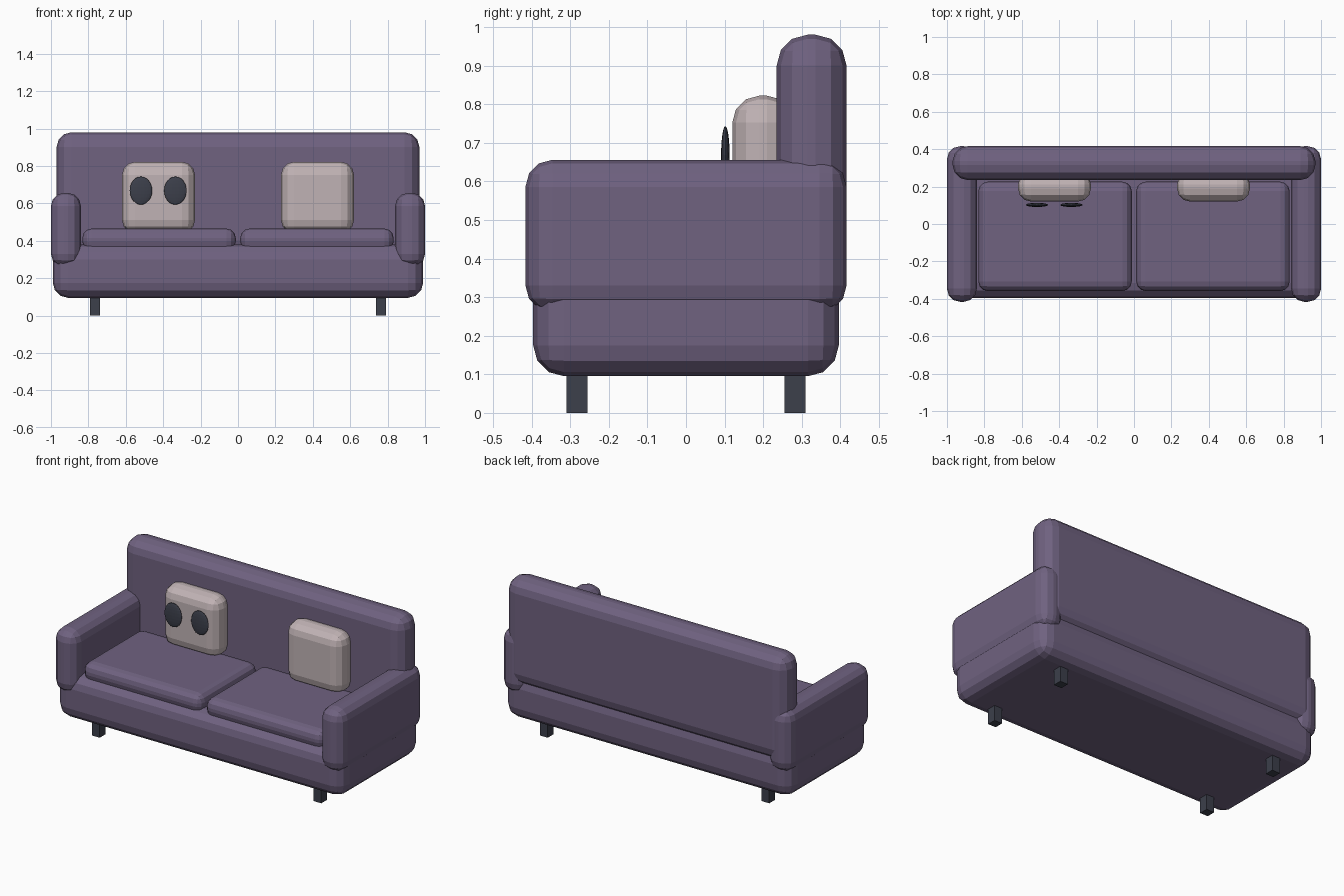
import bpy, bmesh
from mathutils import Matrix, Vector

if "Cube" in bpy.data.objects:
    bpy.data.objects.remove(bpy.data.objects["Cube"])


def material(name, rgb):
    m = bpy.data.materials.new(name)
    m.diffuse_color = (*rgb, 1)
    m.use_nodes = True
    m.node_tree.nodes["Principled BSDF"].inputs["Base Color"].default_value = m.diffuse_color
    return m


FABRIC = material("purple_fabric", (0.16, 0.122, 0.216))
CREAM = material("cream_fabric", (0.53, 0.45, 0.46))
DARK = material("dark_paint", (0.045, 0.05, 0.07))


def finish(name, bm, mat):
    bmesh.ops.recalc_face_normals(bm, faces=bm.faces)
    me = bpy.data.meshes.new(name)
    bm.to_mesh(me)
    bm.free()
    me.materials.append(mat)
    ob = bpy.data.objects.new(name, me)
    bpy.context.collection.objects.link(ob)
    return ob


def box(name, x, y, z, mat, bevel=0.0):
    """Box from (min, max) pairs with rounded edges."""
    lo, hi = Vector((x[0], y[0], z[0])), Vector((x[1], y[1], z[1]))
    size = hi - lo
    bm = bmesh.new()
    bmesh.ops.create_cube(bm, size=1, matrix=Matrix.Diagonal((*size, 1)))
    if bevel:
        bmesh.ops.bevel(bm, geom=bm.edges[:], offset=bevel, segments=3,
                        profile=0.5, affect='EDGES')
    ob = finish(name, bm, mat)
    ob.location = (lo + hi) / 2
    return ob


# Base and backrest
box("base", (-0.99, 0.99), (-0.396, 0.396), (0.095, 0.38), FABRIC, 0.08)
box("backrest", (-0.97, 0.97), (0.235, 0.416), (0.32, 0.98), FABRIC, 0.08)

# Mirrored armrests, seat cushions, pillows and legs
for side, s in (("left", -1), ("right", 1)):
    def span(a, b):
        return tuple(sorted((s * a, s * b)))
    box(side + "_armrest", span(0.84, 1.0), (-0.416, 0.416), (0.26, 0.656), FABRIC, 0.07)
    box(side + "_seat_cushion", span(0.012, 0.832), (-0.358, 0.226), (0.345, 0.465), FABRIC, 0.05)
    box(side + "_pillow", span(0.23, 0.62), (0.12, 0.28), (0.44, 0.822), CREAM, 0.07)
    for end, e in (("front", -1), ("back", 1)):
        box(f"{side}_{end}_leg", span(0.738, 0.792),
            tuple(sorted((e * 0.255, e * 0.31))), (0, 0.11), DARK)

# Oval spots in front of the left pillow
for i, x in enumerate((-0.519, -0.335)):
    bm = bmesh.new()
    bmesh.ops.create_uvsphere(bm, u_segments=20, v_segments=12, radius=1,
                              matrix=Matrix.Diagonal((0.06, 0.011, 0.075, 1)))
    ob = finish(f"pillow_spot_{i + 1}", bm, DARK)
    ob.location = (x, 0.102, 0.668)
